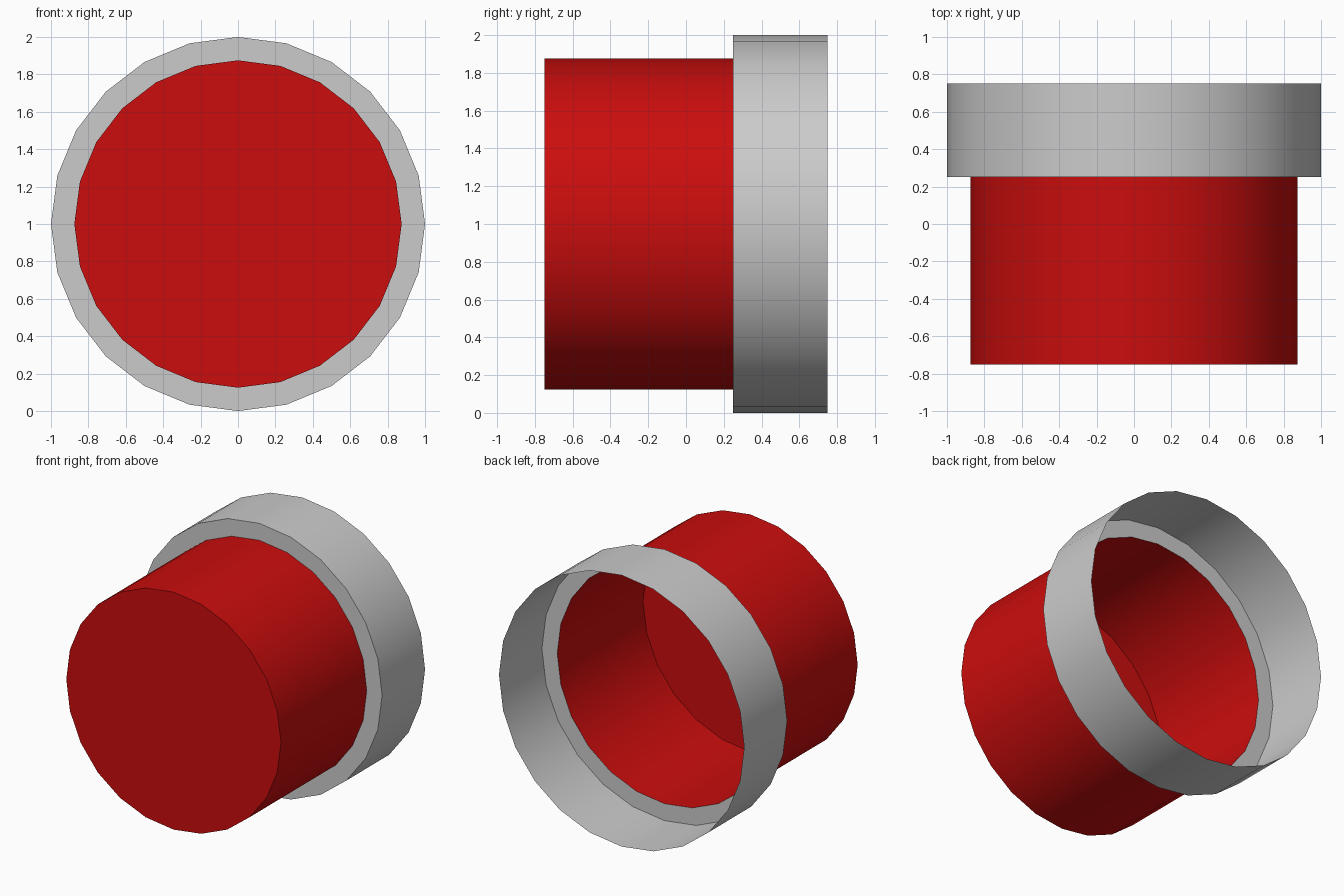
import bpy, bmesh
from math import sin, cos, tau, radians

if "Cube" in bpy.data.objects:
    bpy.data.objects.remove(bpy.data.objects["Cube"])

SIDES = 24


def shell(name, profile, cap_front=False, color=None):
    """Sweep (radius, y) profile points, front to back, around the y axis."""
    bm = bmesh.new()
    rings = [[bm.verts.new((r * sin(tau * i / SIDES), y, 1 + r * cos(tau * i / SIDES)))
              for i in range(SIDES)] for r, y in profile]
    for a, b in zip(rings, rings[1:]):
        for i in range(SIDES):
            j = (i + 1) % SIDES
            bm.faces.new((a[i], a[j], b[j], b[i]))
    if cap_front:
        bm.faces.new(rings[0][::-1])
    mesh = bpy.data.meshes.new(name)
    bm.to_mesh(mesh)
    bm.free()
    obj = bpy.data.objects.new(name, mesh)
    bpy.context.collection.objects.link(obj)
    if color:
        mat = bpy.data.materials.new(name + "_paint")
        mat.diffuse_color = color
        mat.use_nodes = True
        mat.node_tree.nodes["Principled BSDF"].inputs["Base Color"].default_value = mat.diffuse_color
        mesh.materials.append(mat)
    # Smooth round walls, sharp rims
    bpy.ops.object.select_all(action='DESELECT')
    obj.select_set(True)
    bpy.context.view_layer.objects.active = obj
    bpy.ops.object.shade_smooth_by_angle(angle=radians(30))
    return obj


# Red cup: closed at the front, open into the collar at the back
shell("button_cap", [(0.875, -0.75), (0.875, 0.25)], True, (0.6, 0.004, 0.004, 1))

# Grey collar: flat front flange and outer wall, open at the back
shell("collar", [(0.875, 0.25), (1.0, 0.25), (1.0, 0.75)])
